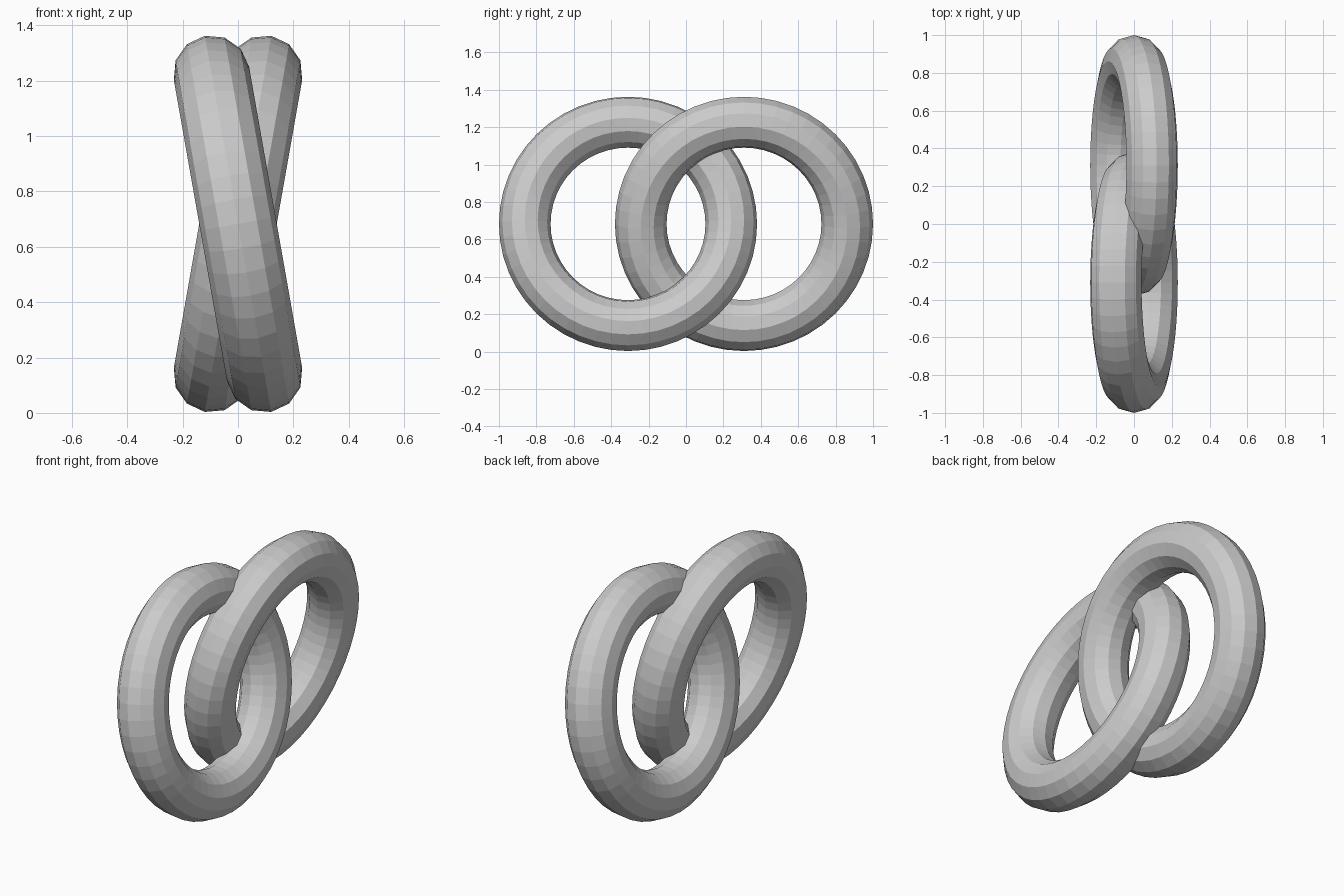
import bpy
from math import radians

cube = bpy.data.objects.get("Cube")
if cube:
    bpy.data.objects.remove(cube, do_unlink=True)

# Plain grey shared by both rings
GREY = (0.6, 0.6, 0.6, 1)
mat = bpy.data.materials.new("light_grey")
mat.use_nodes = True
mat.diffuse_color = GREY
mat.node_tree.nodes["Principled BSDF"].inputs["Base Color"].default_value = GREY


def add_ring(name, y, tilt):
    """Upright faceted ring facing sideways, leaning by tilt degrees."""
    bpy.ops.mesh.primitive_torus_add(
        major_segments=48, minor_segments=12,
        major_radius=0.552, minor_radius=0.138,
        location=(0, y, 0.683), rotation=(0, radians(90 + tilt), 0))
    ring = bpy.context.object
    ring.name = name
    ring.data.materials.append(mat)
    bpy.ops.object.shade_flat()


# Two linked rings leaning opposite ways
add_ring("front_ring", -0.31, -10)
add_ring("back_ring", 0.31, 10)
